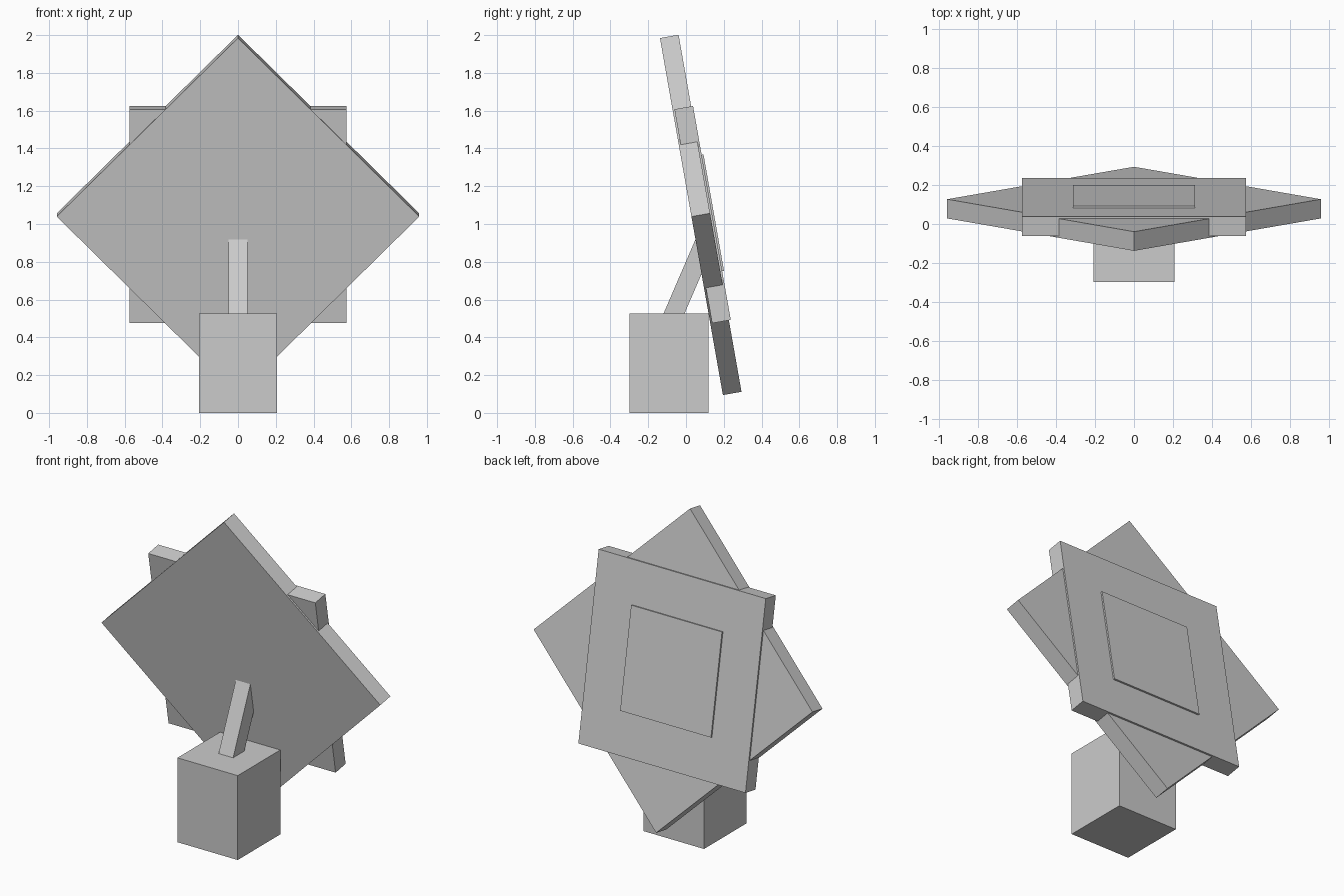
import bpy
from math import radians, sin, cos
from mathutils import Matrix, Vector

if "Cube" in bpy.data.objects:
    bpy.data.objects.remove(bpy.data.objects["Cube"])

TILT = radians(10)


def box(name, size, matrix):
    bpy.ops.mesh.primitive_cube_add(size=1)
    ob = bpy.context.object
    ob.name = name
    ob.data.transform(matrix @ Matrix.Diagonal((*size, 1)))
    return ob


def panel(name, side, offset, spin=0):
    # square plate leaning towards the front, shifted along its own normal
    centre = Matrix.Translation((0, 0.078, 1.048)) @ Matrix.Rotation(TILT, 4, 'X')
    box(name, (side, 0.1, side),
        centre @ Matrix.Translation((0, offset, 0)) @ Matrix.Rotation(spin, 4, 'Y'))


# layered panels
panel("diamond_panel", 1.357, 0, radians(45))
panel("square_panel", 1.15, 0.01)
panel("inner_panel", 0.625, 0.02)

# pedestal block
box("base_block", (0.415, 0.418, 0.525), Matrix.Translation((0, -0.09, 0.2625)))

# slanted support arm running from the block into the panel
lean = radians(23.3)
start = Vector((0, -0.109, 0.42))
length = 0.54
axis = Vector((0, sin(lean), cos(lean)))
box("support_arm", (0.1, 0.102, length),
    Matrix.Translation(start + axis * length / 2) @ Matrix.Rotation(-lean, 4, 'X'))
